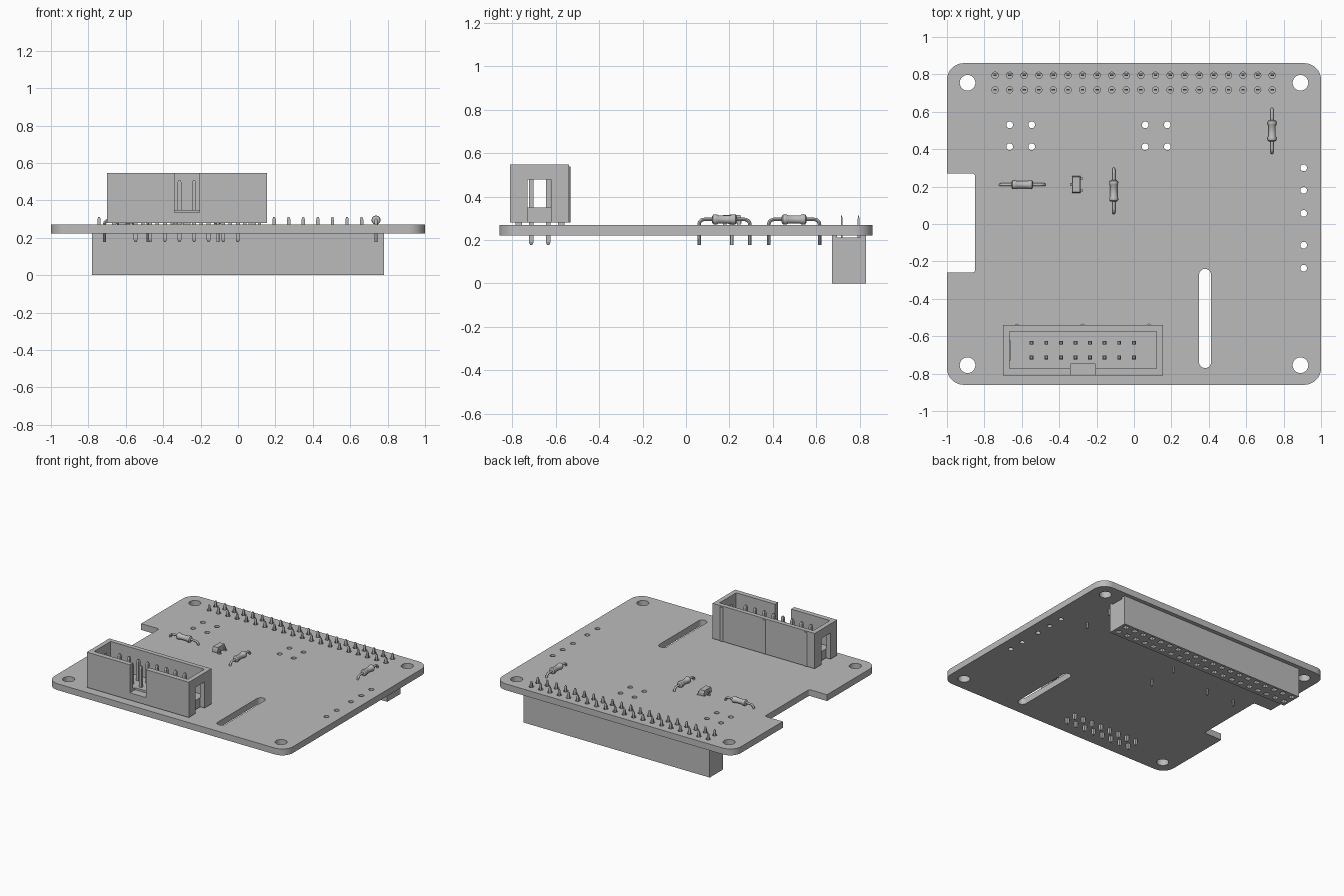
import bpy, bmesh
from math import pi, sin, cos
from mathutils import Matrix, Vector

cube = bpy.data.objects.get("Cube")
if cube:
    bpy.data.objects.remove(cube, do_unlink=True)

grey = bpy.data.materials.new("plain grey")
grey.use_nodes = True
GREY = (0.5, 0.5, 0.5, 1)
grey.diffuse_color = GREY
grey.node_tree.nodes["Principled BSDF"].inputs["Base Color"].default_value = GREY

PITCH = 0.078
TOP, BOTTOM = 0.27, 0.222   # board faces


def activate(ob):
    bpy.ops.object.select_all(action='DESELECT')
    ob.select_set(True)
    bpy.context.view_layer.objects.active = ob


def finish(name, bm, smooth=False):
    bmesh.ops.recalc_face_normals(bm, faces=bm.faces)
    mesh = bpy.data.meshes.new(name)
    bm.to_mesh(mesh)
    bm.free()
    mesh.materials.append(grey)
    ob = bpy.data.objects.new(name, mesh)
    bpy.context.collection.objects.link(ob)
    if smooth:
        activate(ob)
        bpy.ops.object.shade_smooth_by_angle(angle=pi / 5)
    return ob


def box(bm, x0, x1, y0, y1, z0, z1, top=1.0):
    """Box between limits; top scales the upper face."""
    verts = bmesh.ops.create_cube(bm, size=1)["verts"]
    for v in verts:
        s = top if v.co.z > 0 else 1
        v.co = ((x0 + x1) / 2 + v.co.x * s * (x1 - x0),
                (y0 + y1) / 2 + v.co.y * s * (y1 - y0),
                z1 if v.co.z > 0 else z0)


def rod(bm, x, y, r, z0, z1, n=24):
    bmesh.ops.create_cone(bm, cap_ends=True, segments=n, radius1=r, radius2=r, depth=z1 - z0,
                          matrix=Matrix.Translation((x, y, (z0 + z1) / 2)))


def rounded_plate(bm, corners, z0, z1, steps=8):
    """Extruded right-angled outline; each corner is x, y, radius."""
    pts = []
    for i, (x, y, r) in enumerate(corners):
        p = Vector((x, y, z0))
        a = (Vector((*corners[i - 1][:2], z0)) - p).normalized()
        b = (Vector((*corners[(i + 1) % len(corners)][:2], z0)) - p).normalized()
        if r == 0:
            pts.append(p)
            continue
        for k in range(steps + 1):
            t = k / steps * pi / 2
            pts.append(p + r * (a * (1 - sin(t)) + b * (1 - cos(t))))
    face = bm.faces.new([bm.verts.new(p) for p in pts])
    moved = bmesh.ops.extrude_face_region(bm, geom=[face])["geom"]
    bmesh.ops.translate(bm, vec=(0, 0, z1 - z0),
                        verts=[g for g in moved if isinstance(g, bmesh.types.BMVert)])


def cut(ob, bm):
    cutter = finish("cutter", bm)
    cutter.hide_render = True
    mod = ob.modifiers.new("cut", 'BOOLEAN')
    mod.operation, mod.solver, mod.object = 'DIFFERENCE', 'EXACT', cutter
    activate(ob)
    bpy.ops.object.modifier_apply(modifier=mod.name)
    bpy.data.objects.remove(cutter, do_unlink=True)


socket_pins = [(-0.743 + i * PITCH, y) for i in range(20) for y in (0.717, 0.795)]
plug_pins = [(-0.547 + i * PITCH, y) for i in range(8) for y in (-0.713, -0.635)]

# Circuit board with side notch, slot and drilled holes
bm = bmesh.new()
R = 0.09
rounded_plate(bm, [(-1, -0.86, R), (1, -0.86, R), (1, 0.86, R), (-1, 0.86, R),
                   (-1, 0.27, 0), (-0.85, 0.27, 0.014), (-0.85, -0.26, 0.014), (-1, -0.26, 0)],
              BOTTOM, TOP)
board = finish("circuit_board", bm)
bm = bmesh.new()
holes = [(sx * 0.89, sy * 0.755, 0.042) for sx in (-1, 1) for sy in (-1, 1)]
holes += [(x + dx, y, 0.018) for x in (-0.665, 0.06) for dx in (0, 0.118) for y in (0.413, 0.53)]
holes += [(0.907, y, 0.018) for y in (0.3, 0.18, 0.057, -0.113, -0.236)]
holes += [(x, y, 0.017) for x, y in socket_pins]
for x, y, r in holes:
    rod(bm, x, y, r, 0.1, 0.4)
S = 0.0315
rounded_plate(bm, [(0.348, -0.77, S), (0.412, -0.77, S), (0.412, -0.24, S), (0.348, -0.24, S)], 0.1, 0.4)
cut(board, bm)
activate(board)
bpy.ops.object.shade_smooth_by_angle(angle=pi / 6)

# Long socket under the board
bm = bmesh.new()
box(bm, -0.78, 0.78, 0.672, 0.83, 0, BOTTOM)
socket = finish("lower_socket", bm)
bm = bmesh.new()
box(bm, -1, 1, 0.696, 0.803, 0.211, 0.3)
for x, y in socket_pins:
    box(bm, x - 0.018, x + 0.018, y - 0.018, y + 0.018, -0.02, 0.15, 0.6)
cut(socket, bm)

# Flat socket pins poking through the board
bm = bmesh.new()
for x, y in socket_pins:
    box(bm, x - 0.009, x + 0.009, y - 0.004, y + 0.004, 0.2, 0.298)
    box(bm, x - 0.009, x + 0.009, y - 0.004, y + 0.004, 0.298, 0.312, 0.5)
finish("socket_pins", bm)

# Shrouded plug housing with key slot and end windows
bm = bmesh.new()
box(bm, -0.70, 0.155, -0.81, -0.54, 0.28, 0.547)
housing = finish("plug_housing", bm)
bm = bmesh.new()
box(bm, -0.665, 0.12, -0.772, -0.574, 0.35, 0.7)
cut(housing, bm)
bm = bmesh.new()
box(bm, -0.34, -0.205, -0.9, -0.748, 0.335, 0.7)
for x0, x1 in ((-0.8, -0.664), (0.119, 0.3)):
    box(bm, x0, x1, -0.73, -0.622, 0.2, 0.478)
cut(housing, bm)

# Back ribs and small feet of the housing
bm = bmesh.new()
for x in (-0.625, -0.275, 0.08):
    rod(bm, x, -0.546, 0.013, 0.28, 0.538, 16)
finish("housing_ribs", bm, True)
bm = bmesh.new()
for x in (-0.62, -0.275, 0.075):
    for y in (-0.77, -0.575):
        box(bm, x - 0.02, x + 0.02, y - 0.015, y + 0.015, TOP, 0.282)
finish("housing_feet", bm)

# Square plug pins, pointed at both ends
bm = bmesh.new()
W = 0.0105
for x, y in plug_pins:
    box(bm, x - W, x + W, y - W, y + W, 0.19, 0.495)
    box(bm, x - W, x + W, y - W, y + W, 0.495, 0.51, 0.5)
    box(bm, x - W, x + W, y - W, y + W, 0.19, 0.178, 0.5)
finish("plug_pins", bm)


# Axial resistors: turned body and bent wire
def resistor(name, x, y, angle):
    place = Matrix.Translation((x, y, 0.295)) @ Matrix.Rotation(angle, 4, 'Z')
    bm = bmesh.new()
    half = [(0.057, 0), (0.057, 0.014), (0.052, 0.022), (0.044, 0.024), (0.034, 0.023), (0.028, 0.019)]
    profile = half + [(-a, r) for a, r in reversed(half)]
    verts = [bm.verts.new((a, 0, r)) for a, r in profile]
    edges = [bm.edges.new(pair) for pair in zip(verts, verts[1:])]
    bmesh.ops.spin(bm, geom=verts + edges, cent=(0, 0, 0), axis=(1, 0, 0),
                   angle=2 * pi, steps=24, use_duplicate=False)
    bmesh.ops.remove_doubles(bm, verts=bm.verts, dist=0.0002)
    finish(name + "_body", bm, True).matrix_world = place

    bend, reach = 0.024, 0.117
    side = [(reach, -0.117)]
    for k in range(7):
        t = k / 6 * pi / 2
        side.append((reach - bend * (1 - cos(t)), -bend * (1 - sin(t))))
    path = side + [(-a, z) for a, z in reversed(side)]
    curve = bpy.data.curves.new(name + "_wire", 'CURVE')
    curve.dimensions = '3D'
    curve.bevel_depth, curve.bevel_resolution, curve.use_fill_caps = 0.008, 2, True
    spline = curve.splines.new('POLY')
    spline.points.add(len(path) - 1)
    for p, (a, z) in zip(spline.points, path):
        p.co = (a, 0, z, 1)
    curve.materials.append(grey)
    wire = bpy.data.objects.new(name + "_wire", curve)
    bpy.context.collection.objects.link(wire)
    wire.matrix_world = place
    activate(wire)
    bpy.ops.object.convert(target='MESH')
    bpy.ops.object.shade_smooth_by_angle(angle=pi / 4)


resistor("left_resistor", -0.597, 0.21, 0)
resistor("middle_resistor", -0.108, 0.177, pi / 2)
resistor("right_resistor", 0.738, 0.498, pi / 2)

# Small three-legged transistor
bm = bmesh.new()
box(bm, -0.332, -0.286, 0.166, 0.256, 0.276, 0.296)
box(bm, -0.332, -0.286, 0.166, 0.256, 0.296, 0.315, 0.88)
finish("transistor_body", bm)
bm = bmesh.new()
for side, y in ((-1, 0.211), (1, 0.178), (1, 0.244)):
    near, far = -0.309 + side * 0.02, -0.309 + side * 0.034
    toe = -0.309 + side * 0.04
    box(bm, min(near, far), max(near, far), y - 0.008, y + 0.008, 0.288, 0.296)
    box(bm, min(far, far - side * 0.007), max(far, far - side * 0.007), y - 0.008, y + 0.008, TOP, 0.296)
    box(bm, min(near, toe), max(near, toe), y - 0.008, y + 0.008, TOP, 0.276)
finish("transistor_legs", bm)
